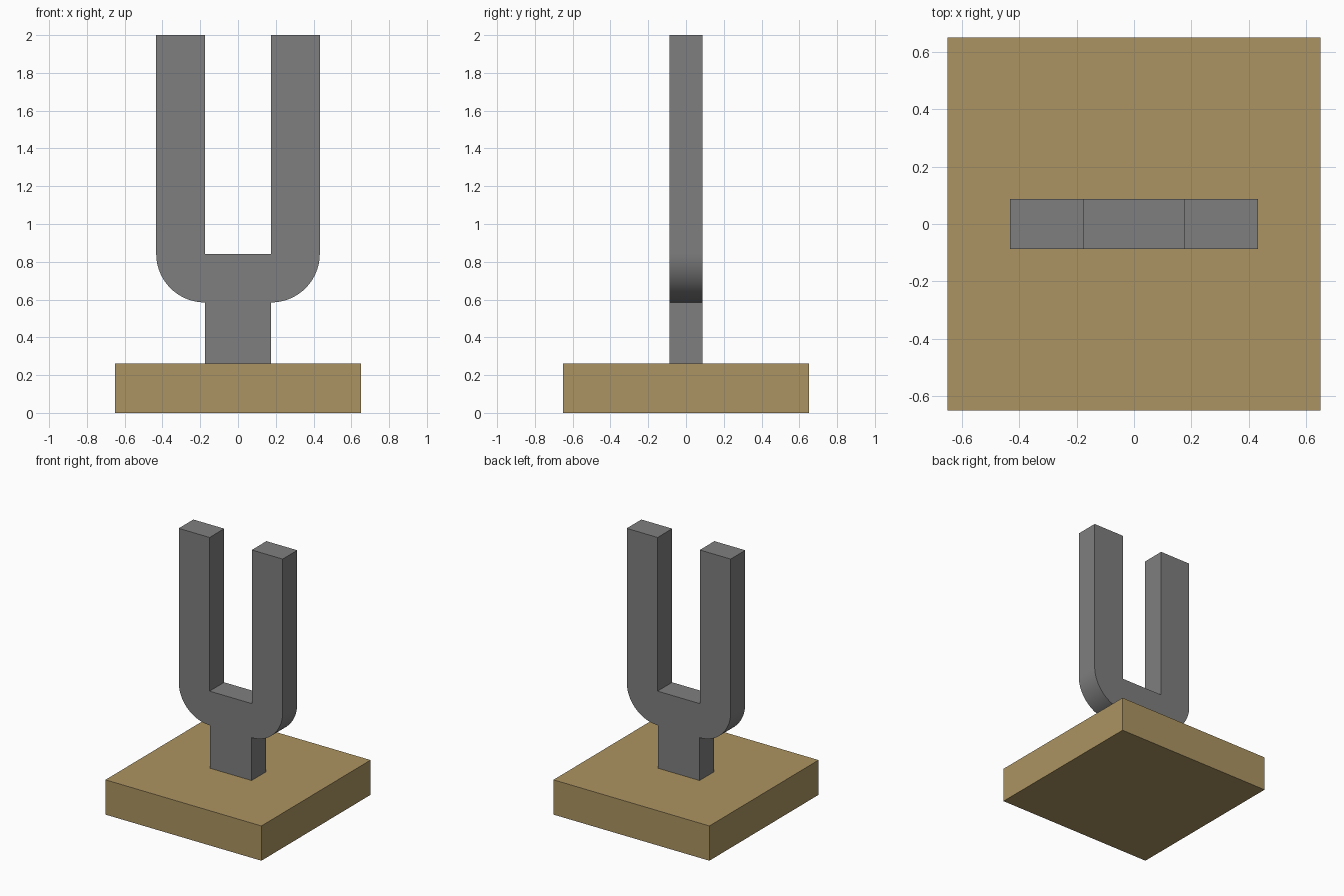
import bpy, bmesh, math

if "Cube" in bpy.data.objects:
    bpy.data.objects.remove(bpy.data.objects["Cube"])


def material(name, rgb):
    m = bpy.data.materials.new(name)
    m.diffuse_color = (*rgb, 1)
    m.use_nodes = True
    m.node_tree.nodes["Principled BSDF"].inputs["Base Color"].default_value = m.diffuse_color
    return m


steel = material("grey steel", (0.212, 0.212, 0.212))
wood = material("tan wood", (0.413, 0.296, 0.122))


def finish(name, bm, mat):
    bmesh.ops.recalc_face_normals(bm, faces=bm.faces)
    me = bpy.data.meshes.new(name)
    bm.to_mesh(me)
    bm.free()
    me.materials.append(mat)
    ob = bpy.data.objects.new(name, me)
    bpy.context.collection.objects.link(ob)
    return ob


def box(name, half_x, half_y, z0, z1, mat):
    bm = bmesh.new()
    bmesh.ops.create_cube(bm, size=1)
    for v in bm.verts:
        v.co = (v.co.x * 2 * half_x, v.co.y * 2 * half_y, z0 if v.co.z < 0 else z1)
    return finish(name, bm, mat)


HALF_Y = 0.087
INNER, OUTER = 0.176, 0.433      # prong sides
CROTCH, TOP = 0.842, 2.0         # fork floor and prong tips
RADIUS = OUTER - INNER

# Wooden base block and square stem
box("base", 0.65, 0.65, 0, 0.262, wood)
box("stem", 0.174, HALF_Y, 0.262, CROTCH - RADIUS, steel)

# Fork: right half of the outline, mirrored and extruded through y
steps = 24
right = [(INNER, CROTCH), (INNER, TOP), (OUTER, TOP)]
for i in range(steps + 1):
    a = math.pi / 2 * i / steps
    right.append((INNER + RADIUS * math.cos(a), CROTCH - RADIUS * math.sin(a)))
outline = right + [(-x, z) for x, z in reversed(right)]

bm = bmesh.new()
face = bm.faces.new([bm.verts.new((x, -HALF_Y, z)) for x, z in outline])
ext = bmesh.ops.extrude_face_region(bm, geom=[face])
for v in ext["geom"]:
    if isinstance(v, bmesh.types.BMVert):
        v.co.y = HALF_Y
fork = finish("fork", bm, steel)

# Smooth the rounded shoulders, keep the corners sharp
bpy.context.view_layer.objects.active = fork
fork.select_set(True)
bpy.ops.object.shade_smooth_by_angle(angle=math.radians(30))
